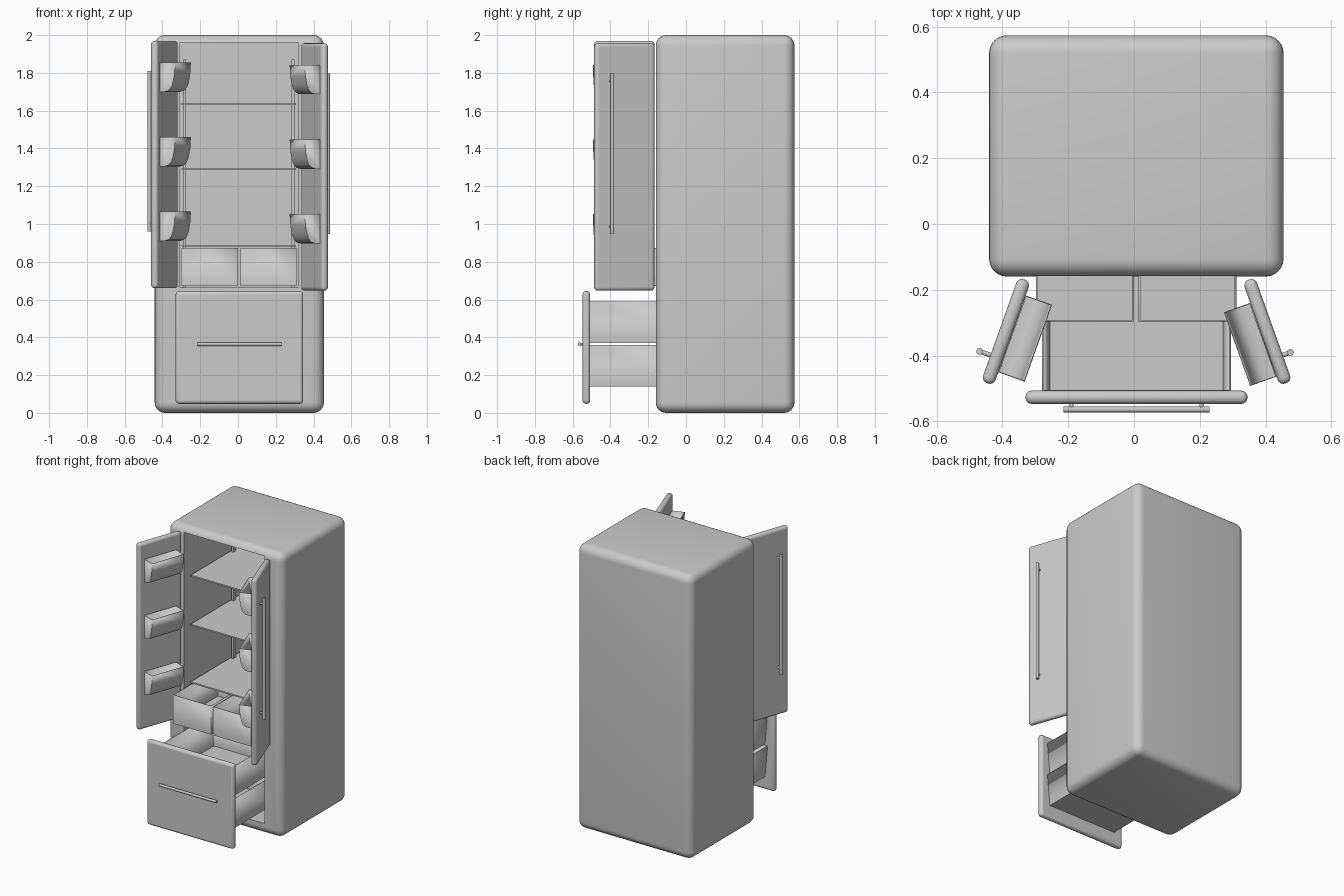
import bpy, bmesh
from mathutils import Matrix, Vector

if "Cube" in bpy.data.objects:
    bpy.data.objects.remove(bpy.data.objects["Cube"])

I = Matrix.Identity(4)


def finish(name, bm, mat=I, bevel=0, segs=4, solid=0):
    bm.transform(mat)
    bmesh.ops.recalc_face_normals(bm, faces=bm.faces)
    me = bpy.data.meshes.new(name)
    bm.to_mesh(me)
    bm.free()
    ob = bpy.data.objects.new(name, me)
    bpy.context.collection.objects.link(ob)
    if bevel:
        m = ob.modifiers.new("bevel", 'BEVEL')
        m.width, m.segments = bevel, segs
    if solid:
        m = ob.modifiers.new("solid", 'SOLIDIFY')
        m.thickness, m.offset = solid, -1
    return ob


def cube(a, b):
    a, b = Vector(a), Vector(b)
    bm = bmesh.new()
    bmesh.ops.create_cube(bm, size=1)
    for v in bm.verts:
        v.co = Vector([(a[i] + b[i]) / 2 + v.co[i] * (b[i] - a[i]) for i in range(3)])
    return bm


def box(name, a, b, **kw):
    return finish(name, cube(a, b), **kw)


def tray(name, a, b, taper=1.0, wall=0.008):
    # open-topped box, optionally narrower at the bottom
    bm = cube(a, b)
    cx = (a[0] + b[0]) / 2
    for v in bm.verts:
        if v.co.z < (a[2] + b[2]) / 2:
            v.co.x = cx + (v.co.x - cx) * taper
    top = max(bm.faces, key=lambda f: f.calc_center_median().z)
    bmesh.ops.delete(bm, geom=[top], context='FACES_ONLY')
    return finish(name, bm, solid=wall)


def rod(name, p, q, r, mat=I):
    p, q = Vector(p), Vector(q)
    bm = bmesh.new()
    bmesh.ops.create_cone(bm, cap_ends=True, segments=16, radius1=r, radius2=r, depth=(q - p).length)
    rot = (q - p).to_track_quat('Z', 'Y').to_matrix().to_4x4()
    bm.transform(Matrix.Translation((p + q) / 2) @ rot)
    return finish(name, bm, mat)


def bin_shelf(name, u0, u1, z, mat):
    # curved bucket: side profile swept along the door, with closed ends
    prof = [(.02, .155), (.02, 0), (.045, 0), (.066, .006), (.082, .022),
            (.093, .05), (.101, .095), (.105, .155)]
    bm = bmesh.new()
    ends = [[bm.verts.new((u, v, z + h)) for v, h in prof] for u in (u0, u1)]
    for e in ends:
        bm.faces.new(e)
    for i in range(len(prof) - 1):
        bm.faces.new((ends[0][i], ends[0][i + 1], ends[1][i + 1], ends[1][i]))
    return finish(name, bm, mat, solid=.004)


# cabinet shell with two hollow compartments
cabinet = box("cabinet", (-.441, -.16, 0), (.455, .574, 2), bevel=.055, segs=6)
for lo, hi in (((-.308, -.4, .665), (.318, .5, 1.96)), ((-.308, -.4, .08), (.318, .5, .635))):
    cutter = box("cutter", lo, hi)
    cutter.hide_render = True
    m = cabinet.modifiers.new("hollow", 'BOOLEAN')
    m.object, m.operation, m.solver = cutter, 'DIFFERENCE', 'EXACT'
    bpy.context.view_layer.update()
bpy.context.view_layer.objects.active = cabinet
for m in list(cabinet.modifiers):
    bpy.ops.object.modifier_apply(modifier=m.name)
for ob in [o for o in bpy.data.objects if o.name.startswith("cutter")]:
    bpy.data.objects.remove(ob)

# shelves and vertical support rails
for z in (.88, 1.285, 1.63):
    box("shelf", (-.298, -.1, z), (.308, .5, z + .01))
for x in (-.29, .284):
    box("shelf_rail", (x, .34, .665), (x + .016, .37, 1.87))

# crisper drawers
for x0, x1 in ((-.298, -.001), (.014, .311)):
    tray("crisper_drawer", (x0, -.297, .672), (x1, .2, .872))

# freezer drawer: front panel, handle, two baskets
box("drawer_front", (-.33, -.547, .048), (.345, -.507, .645), bevel=.018)
rod("drawer_handle", (-.215, -.564, .364), (.23, -.564, .364), .009)
for x in (-.19, .205):
    rod("drawer_handle_post", (x, -.564, .364), (x, -.54, .364), .006)
for z in (.14, .37):
    tray("drawer_basket", (-.28, -.51, z), (.295, .1, z + .22), taper=.93)

# open doors: local x runs along the door, local y points to its inner face
for s, side, hx, dz, hv, u0, u1 in ((-1, "left", -.34, 0, -.055, .024, .272),
                                    (1, "right", .356, -.013, -.045, .048, .286)):
    d = Vector((s * .099, -.277, 0)).normalized()
    n = Vector((s * d.y, -s * d.x, 0))
    M = Matrix(((d.x, n.x, 0, hx), (d.y, n.y, 0, -.188), (0, 0, 1, dz), (0, 0, 0, 1)))
    box(side + "_door", (-.02, -.02, .66), (.315, .02, 1.97), mat=M, bevel=.018)
    rod(side + "_door_handle", (.231, hv, .96), (.231, hv, 1.81), .01, M)
    for z in (1.0, 1.77):
        rod(side + "_handle_post", (.231, hv, z), (.231, -.015, z), .007, M)
    for z in (.91, 1.305, 1.70):
        bin_shelf(side + "_door_bin", u0, u1, z, M)

# smooth rounded edges
bpy.ops.object.select_all(action='SELECT')
bpy.ops.object.shade_smooth_by_angle(angle=.6)
